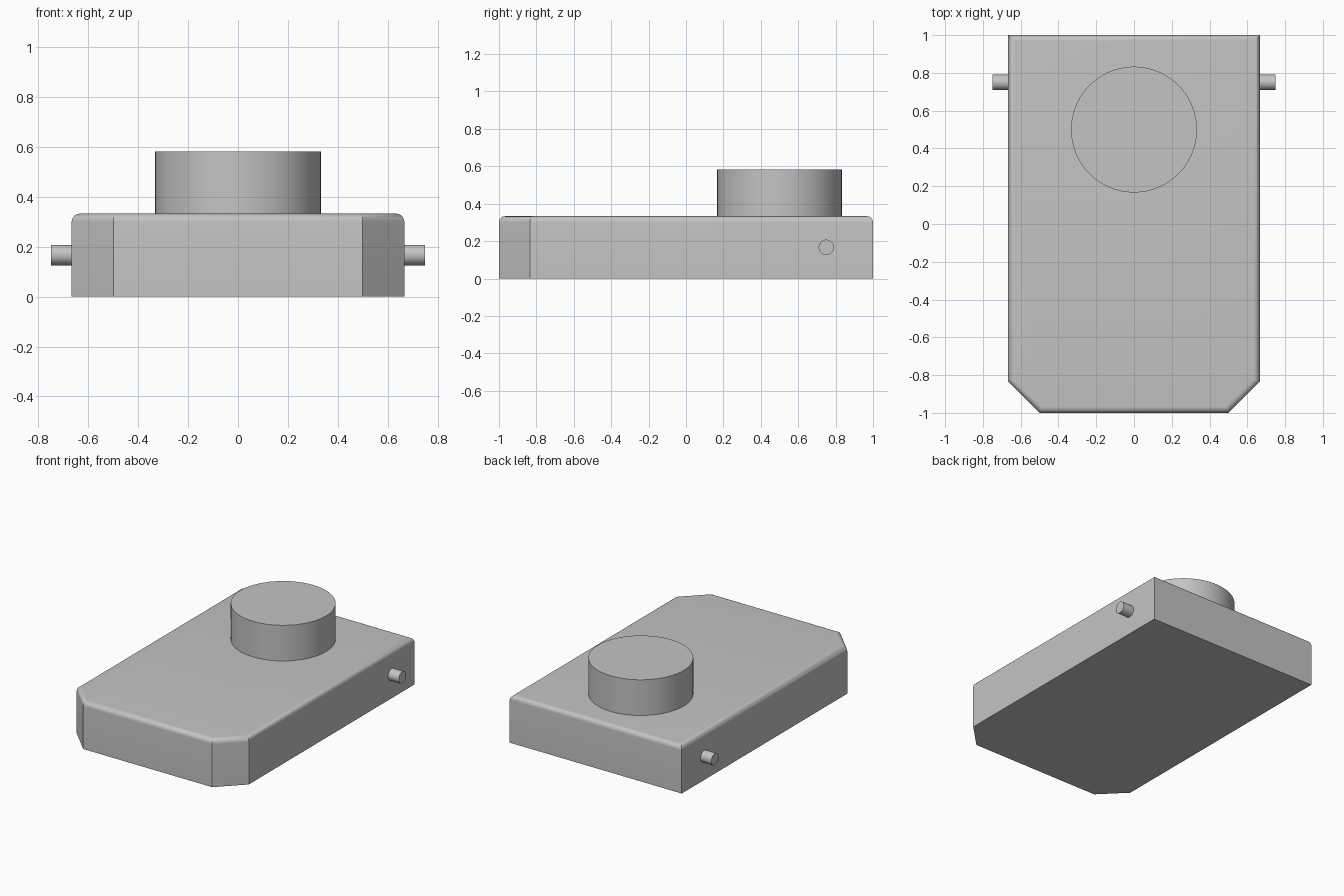
import bpy, bmesh, math

cube = bpy.data.objects.get("Cube")
if cube:
    bpy.data.objects.remove(cube, do_unlink=True)

GREY = (0.55, 0.55, 0.55, 1)
grey = bpy.data.materials.new("plain grey")
grey.use_nodes = True
grey.diffuse_color = GREY
grey.node_tree.nodes["Principled BSDF"].inputs["Base Color"].default_value = GREY


def finish(obj):
    obj.data.materials.append(grey)
    bpy.ops.object.select_all(action="DESELECT")
    obj.select_set(True)
    bpy.context.view_layer.objects.active = obj
    bpy.ops.object.shade_smooth_by_angle(angle=math.radians(30))


def cylinder(name, radius, depth, location, rotation=(0, 0, 0), sides=64):
    bpy.ops.mesh.primitive_cylinder_add(vertices=sides, radius=radius, depth=depth,
                                        location=location, rotation=rotation)
    obj = bpy.context.object
    obj.name = name
    finish(obj)


# Body: slab with two clipped front corners and a rounded top rim
HALF_W, HEIGHT, CLIP, RIM = 0.667, 0.333, 0.167, 0.033
right_side = [(HALF_W - CLIP, -1), (HALF_W, CLIP - 1), (HALF_W, 1)]
outline = right_side + [(-x, y) for x, y in reversed(right_side)]

bm = bmesh.new()
base = bm.faces.new([bm.verts.new((x, y, 0)) for x, y in outline])
extruded = bmesh.ops.extrude_face_region(bm, geom=[base], use_keep_orig=True)["geom"]
bmesh.ops.translate(bm, vec=(0, 0, HEIGHT),
                    verts=[v for v in extruded if isinstance(v, bmesh.types.BMVert)])
bmesh.ops.recalc_face_normals(bm, faces=bm.faces)
rim = [e for e in bm.edges if all(v.co.z > HEIGHT / 2 for v in e.verts)]
bmesh.ops.bevel(bm, geom=rim, offset=RIM, segments=8, profile=0.5, affect="EDGES")
mesh = bpy.data.meshes.new("body")
bm.to_mesh(mesh)
bm.free()
body = bpy.data.objects.new("body", mesh)
bpy.context.collection.objects.link(body)
finish(body)

# Round knob standing on the top, near the back
cylinder("top_knob", 0.333, 0.27, (0, 0.5, 0.448), sides=96)

# Small pins sticking out of both sides
for name, side in (("left_pin", 1), ("right_pin", -1)):
    cylinder(name, 0.041, 0.1, (side * 0.7, 0.75, 0.167), (0, math.pi / 2, 0), 32)
